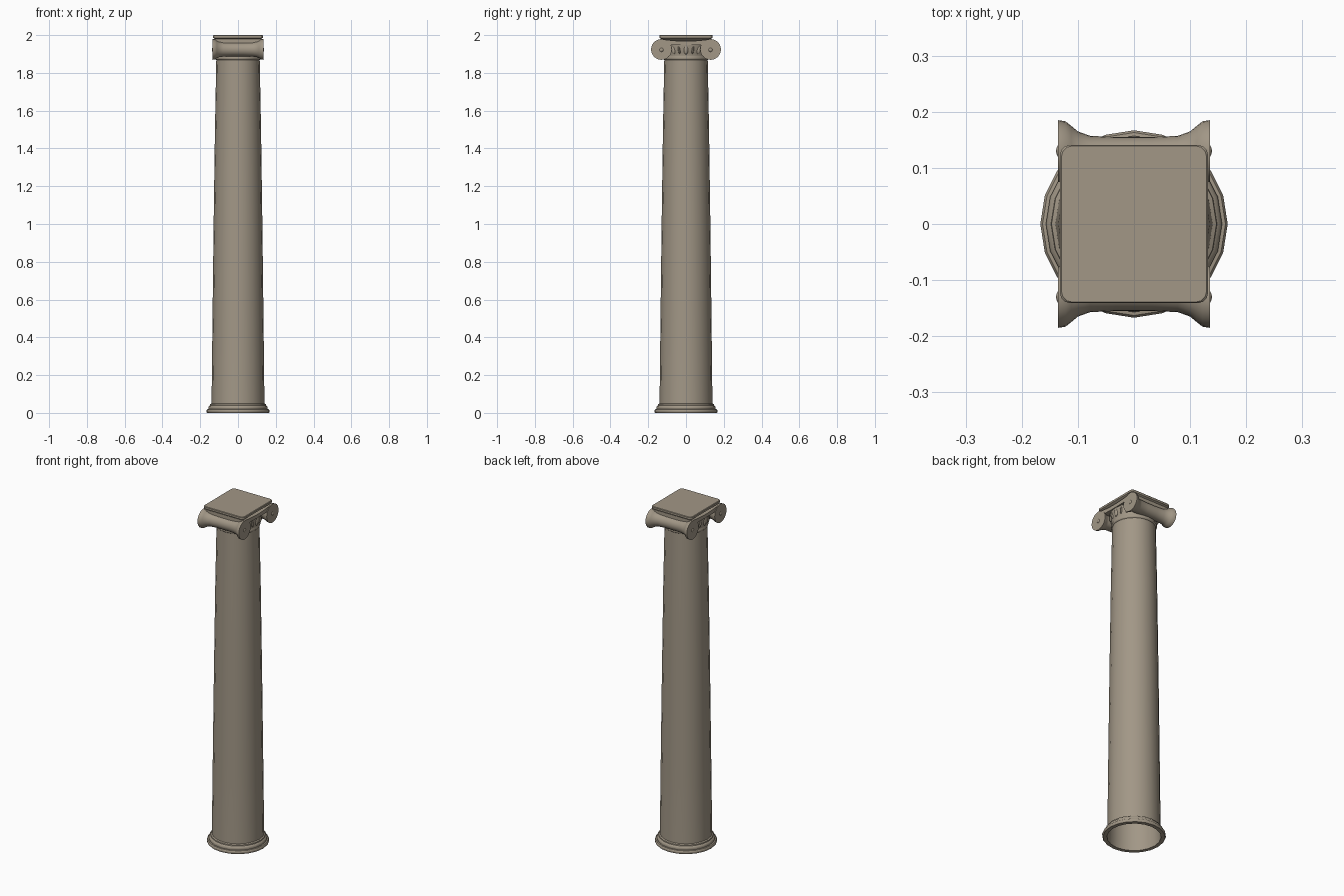
import bpy, bmesh, math
from mathutils import Vector, Matrix

if "Cube" in bpy.data.objects:
    bpy.data.objects.remove(bpy.data.objects["Cube"])

stone = bpy.data.materials.new("warm_grey_stone")
stone.diffuse_color = (0.36, 0.31, 0.24, 1)
stone.use_nodes = True
stone.node_tree.nodes["Principled BSDF"].inputs["Base Color"].default_value = stone.diffuse_color
SIDES = 20


def finish(bm, name, angle=40):
    bmesh.ops.recalc_face_normals(bm, faces=bm.faces)
    me = bpy.data.meshes.new(name)
    bm.to_mesh(me)
    bm.free()
    ob = bpy.data.objects.new(name, me)
    bpy.context.collection.objects.link(ob)
    me.materials.append(stone)
    bpy.ops.object.select_all(action='DESELECT')
    ob.select_set(True)
    bpy.context.view_layer.objects.active = ob
    bpy.ops.object.shade_smooth_by_angle(angle=math.radians(angle))
    return ob


def loft(name, rings, cap=False, angle=40):
    """Skin a list of equal-length point rings."""
    bm = bmesh.new()
    loops = [[bm.verts.new(p) for p in r] for r in rings]
    n = len(loops[0])
    for a, b in zip(loops, loops[1:]):
        for i in range(n):
            j = (i + 1) % n
            bm.faces.new((a[i], a[j], b[j], b[i]))
    if cap:
        bm.faces.new(loops[0])
        bm.faces.new(loops[-1])
    return finish(bm, name, angle)


def circle(r, n=SIDES):
    return [(r * math.cos(2 * math.pi * i / n), r * math.sin(2 * math.pi * i / n)) for i in range(n)]


def lathe(name, profile, cap=False):
    return loft(name, [[(x, y, z) for x, y in circle(r)] for r, z in profile], cap)


def rounded_rect(hx, hy, c):
    """Rectangle outline with softened corners."""
    pts = []
    for k, (sx, sy) in enumerate([(1, 1), (-1, 1), (-1, -1), (1, -1)]):
        for s in range(4):
            a = math.radians(90 * k + 30 * s)
            pts.append((sx * (hx - c) + c * math.cos(a), sy * (hy - c) + c * math.sin(a)))
    return pts


# Moulded base ring, open underneath
lathe("base_moulding", [(0.142, 0), (0.163, 0), (0.167, 0.005), (0.167, 0.014), (0.163, 0.019),
                        (0.156, 0.02), (0.157, 0.028), (0.154, 0.036), (0.148, 0.04),
                        (0.147, 0.046), (0.14, 0.05)])

# Tapered hollow shaft
lathe("shaft", [(0.142, 0), (0.14, 0.05), (0.135, 0.5), (0.129, 1.0), (0.122, 1.5), (0.115, 1.87)])

# Neck ring and flaring cushion below the scrolls
lathe("neck_and_cushion", [(0.114, 1.868), (0.119, 1.872), (0.121, 1.879), (0.118, 1.886),
                           (0.117, 1.89), (0.122, 1.905), (0.126, 1.925), (0.128, 1.95)], True)

# Scroll bolsters, waisted in the middle and flared at both ends
half = [(0.135, 0.055), (0.122, 0.053), (0.112, 0.046), (0.1, 0.041), (0.078, 0.038), (0.03, 0.036)]
outer = {0.135: 0.185, 0.122: 0.183, 0.112: 0.175, 0.1: 0.165, 0.078: 0.157, 0.03: 0.155}
stations = [(-x, r, outer[x]) for x, r in half] + [(x, r, outer[x]) for x, r in reversed(half)]
for side, s in (("front", -1), ("back", 1)):
    rings = [[(x, s * (o - r + u), 1.924 + v) for u, v in circle(r, 24)] for x, r, o in stations]
    loft(side + "_scroll_bolster", rings, True)
    # Round eyes at the scroll centres
    for end, e in (("left", -1), ("right", 1)):
        bm = bmesh.new()
        bmesh.ops.create_uvsphere(bm, u_segments=12, v_segments=8, radius=1)
        bmesh.ops.transform(bm, verts=bm.verts, matrix=Matrix.Translation((e * 0.133, s * 0.13, 1.922))
                            @ Matrix.Diagonal((0.006, 0.011, 0.011, 1)))
        finish(bm, f"{side}_{end}_scroll_eye")

# Sagging band that joins the two scrolls
top, bottom = [], []
for i in range(9):
    t = -1 + i / 4
    top.append((0.132 * t, 1.968 + 0.011 * t * t))
    bottom.append((0.132 * t, 1.947 + 0.004 * t * t))
outline = top + bottom[::-1]
loft("scroll_band", [[(x, y, z) for y, z in outline] for x in (-0.131, 0.131)], True)

# Carved eggs and slanting leaves on both open sides
for s in (-1, 1):
    for j in (-2, -1, 0, 1, 2):
        a = j * math.radians(17)
        bm = bmesh.new()
        bmesh.ops.create_uvsphere(bm, u_segments=10, v_segments=8, radius=1)
        scale = (0.008, 0.012, 0.024, 1) if j % 2 == 0 else (0.01, 0.006, 0.022, 1)
        m = (Matrix.Translation((s * 0.122 * math.cos(a), 0.122 * math.sin(a), 1.922))
             @ Matrix.Rotation(s * a, 4, 'Z') @ Matrix.Rotation(-s * 0.12 * j, 4, 'X')
             @ Matrix.Diagonal(scale))
        bmesh.ops.transform(bm, verts=bm.verts, matrix=m)
        finish(bm, "carved_egg" if j % 2 == 0 else "carved_leaf")

# Top slab with moulded underside
slab = [(0.1, 0.11, 1.962), (0.108, 0.118, 1.972), (0.122, 0.132, 1.98),
        (0.132, 0.141, 1.986), (0.132, 0.141, 1.997), (0.129, 0.139, 2.0)]
loft("top_slab", [[(x, y, z) for x, y in rounded_rect(hx, hy, 0.018)] for hx, hy, z in slab], True, 30)
